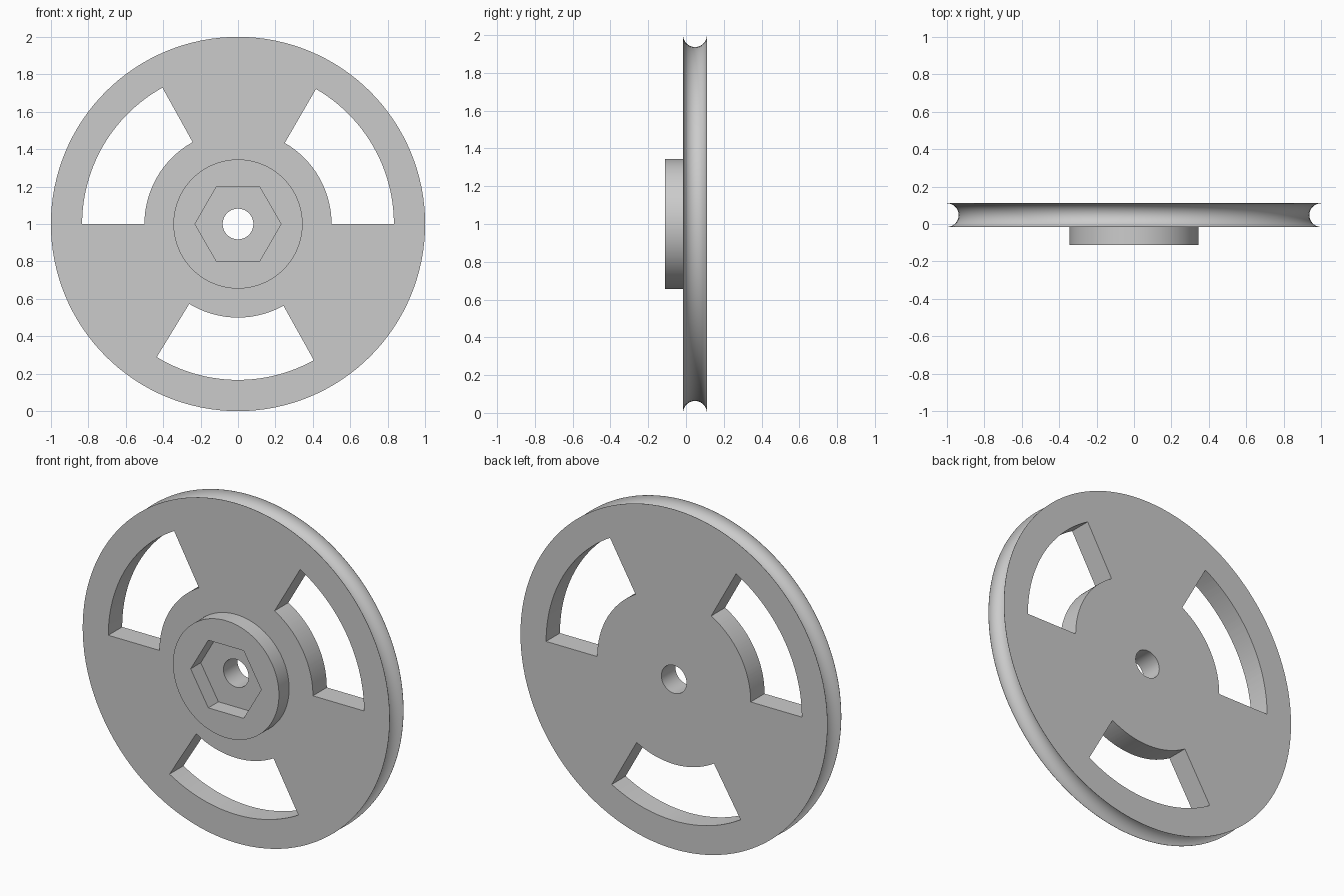
import bpy, bmesh
from math import sin, cos, pi, radians, ceil

cube = bpy.data.objects.get("Cube")
if cube:
    bpy.data.objects.remove(cube, do_unlink=True)

STEPS = 128
CENTRE_Z = 1.0
BACK, FACE, HUB = 0.112, -0.017, -0.112   # depths along y

grey = bpy.data.materials.new("plain grey")
grey.use_nodes = True
colour = (0.6, 0.6, 0.6, 1)
grey.diffuse_color = colour
grey.node_tree.nodes["Principled BSDF"].inputs["Base Color"].default_value = colour


def finish(name, bm):
    bmesh.ops.recalc_face_normals(bm, faces=bm.faces)
    mesh = bpy.data.meshes.new(name)
    bm.to_mesh(mesh)
    bm.free()
    mesh.materials.append(grey)
    obj = bpy.data.objects.new(name, mesh)
    bpy.context.collection.objects.link(obj)
    return obj


def lathe(name, profile):
    """Turn a closed (radius, y) profile around the axle."""
    bm = bmesh.new()
    rings = []
    for i in range(STEPS):
        a = 2 * pi * i / STEPS
        rings.append([bm.verts.new((r * cos(a), y, CENTRE_Z + r * sin(a)))
                      for r, y in profile])
    n = len(profile)
    for i in range(STEPS):
        a, b = rings[i], rings[(i + 1) % STEPS]
        for j in range(n):
            k = (j + 1) % n
            bm.faces.new((a[j], a[k], b[k], b[j]))
    return finish(name, bm)


def prism(name, outline, y0, y1):
    """Extrude an (x, z) outline between two depths."""
    bm = bmesh.new()
    face = bm.faces.new([bm.verts.new((x, y0, CENTRE_Z + z)) for x, z in outline])
    made = bmesh.ops.extrude_face_region(bm, geom=[face])["geom"]
    bmesh.ops.translate(bm, vec=(0, y1 - y0, 0),
                        verts=[v for v in made if isinstance(v, bmesh.types.BMVert)])
    return finish(name, bm)


def arc(radius, start, end):
    count = ceil(abs(end - start) / 2.5)
    angles = [radians(start + (end - start) * i / count) for i in range(count + 1)]
    return [(radius * cos(a), radius * sin(a)) for a in angles]


# Wheel profile: bore, raised hub, flat face, round rope groove, back
mid, groove = (BACK + FACE) / 2, 0.063
profile = [(0.082, HUB), (0.345, HUB), (0.345, FACE), (1.0, FACE)]
profile += [(1 - groove * sin(pi * i / 20), mid - groove * cos(pi * i / 20))
            for i in range(21)]
profile += [(1.0, BACK), (0.082, BACK)]
wheel = lathe("pulley_wheel", profile)

# Cutters: three arched windows and the hexagonal nut pocket
cutters = [prism("window_cutter", arc(0.5, s, e) + arc(0.833, e, s), -0.3, 0.3)
           for s, e in ((0, 60), (119, 180), (238.6, 299.1))]
hexagon = [(0.23 * cos(i * pi / 3), 0.23 * sin(i * pi / 3)) for i in range(6)]
cutters.append(prism("nut_pocket_cutter", hexagon, -0.3, FACE - 0.001))

bpy.context.view_layer.objects.active = wheel
for cutter in cutters:
    cutter.hide_render = True
    mod = wheel.modifiers.new("cut", 'BOOLEAN')
    mod.operation, mod.solver, mod.object = 'DIFFERENCE', 'EXACT', cutter
    bpy.ops.object.modifier_apply(modifier=mod.name)
for cutter in cutters:
    bpy.data.objects.remove(cutter, do_unlink=True)

# Smooth the round walls, keep the edges crisp
bpy.ops.object.select_all(action='DESELECT')
wheel.select_set(True)
bpy.ops.object.shade_smooth_by_angle(angle=radians(30))
